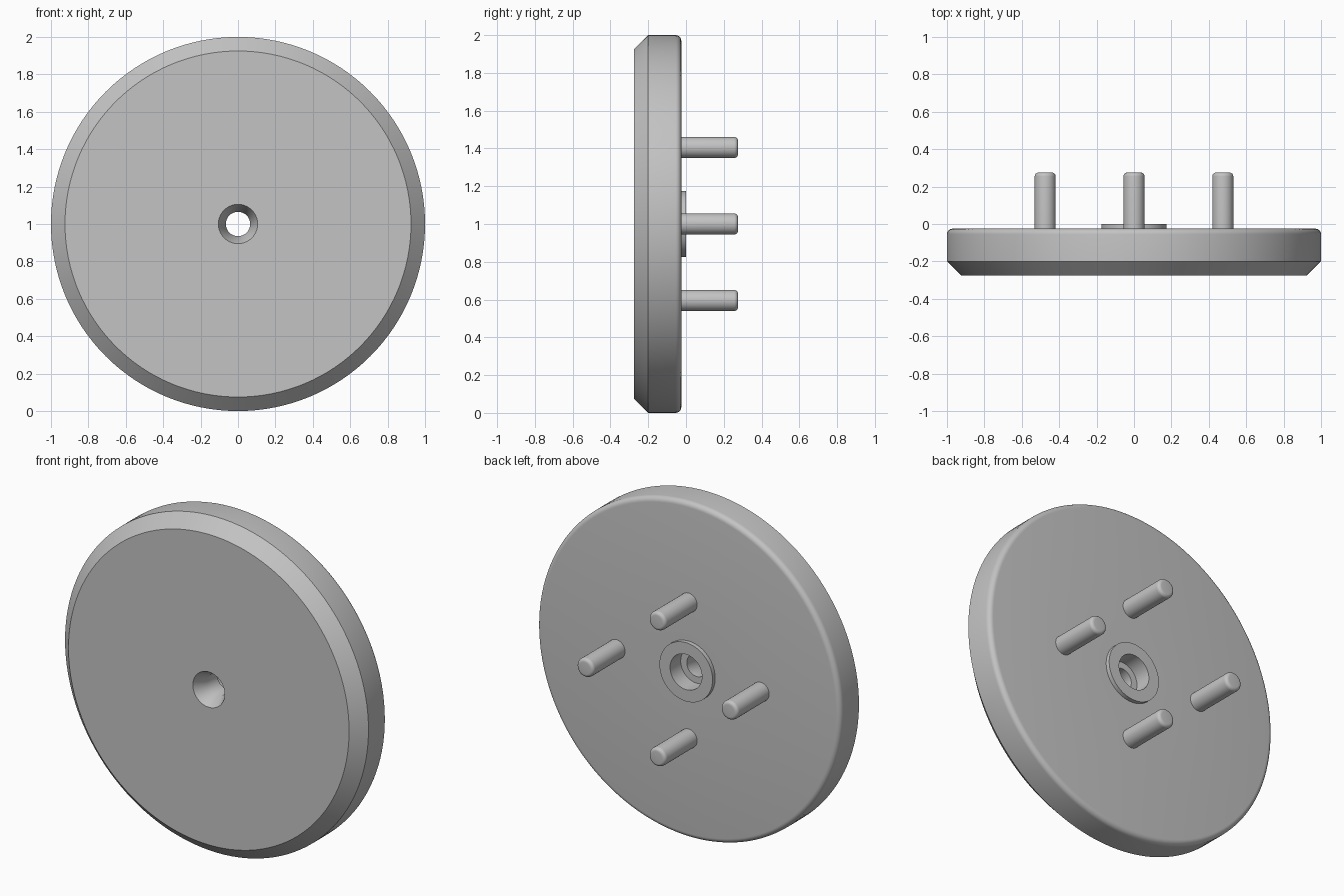
import bpy
import math
from mathutils import Matrix

cube = bpy.data.objects.get("Cube")
if cube:
    bpy.data.objects.remove(cube, do_unlink=True)

grey = bpy.data.materials.new("plain grey")
grey.use_nodes = True
grey.diffuse_color = (0.55, 0.55, 0.55, 1)
grey.node_tree.nodes["Principled BSDF"].inputs["Base Color"].default_value = (0.55, 0.55, 0.55, 1)


def arc(radius, y, r):
    """Rounded rear edge that turns from the side wall onto the rear face."""
    return [(radius - r + r * math.cos(a), y - r + r * math.sin(a))
            for a in (math.radians(15 * i) for i in range(7))]


def lathe(name, profile, segments, x=0, z=1, closed=False):
    """Spin (radius, y) points around an axis along y; zero radius makes a pole."""
    verts, rings, faces = [], [], []
    for radius, y in profile:
        count = segments if radius > 0 else 1
        rings.append([len(verts) + i % count for i in range(segments)])
        for i in range(count):
            a = math.tau * i / segments
            verts.append((radius * math.cos(a), y, radius * math.sin(a)))
    pairs = list(zip(rings, rings[1:]))
    if closed:
        pairs.append((rings[-1], rings[0]))
    for lower, upper in pairs:
        for i in range(segments):
            j = (i + 1) % segments
            face = [lower[i], upper[i], upper[j], lower[j]]
            faces.append(list(dict.fromkeys(face)))
    mesh = bpy.data.meshes.new(name)
    mesh.from_pydata(verts, [], faces)
    mesh.transform(Matrix.Translation((x, 0, z)))
    mesh.materials.append(grey)
    obj = bpy.data.objects.new(name, mesh)
    bpy.context.collection.objects.link(obj)
    bpy.ops.object.select_all(action="DESELECT")
    obj.select_set(True)
    bpy.context.view_layer.objects.active = obj
    bpy.ops.object.shade_smooth_by_angle(angle=math.radians(30))
    return obj


# Disc with front bevel, raised rear collar, rear bore and front countersink
front, back = -0.275, -0.025
disc = [(0.105, front), (0.925, front), (1, -0.2)]
disc += arc(1, back, 0.03)
disc += [(0.175, back), (0.175, 0), (0.105, 0), (0.105, -0.1),
         (0.065, -0.1), (0.065, -0.195)]
lathe("disc", disc, 128, closed=True)

# Four rounded pins on the rear face
pin = [(0, back - 0.02), (0.056, back - 0.02)] + arc(0.056, 0.275, 0.02) + [(0, 0.275)]
for name, x, z in (("left_pin", 0.475, 1), ("right_pin", -0.475, 1),
                   ("upper_pin", 0, 1.405), ("lower_pin", 0, 0.595)):
    lathe(name, pin, 48, x, z)
